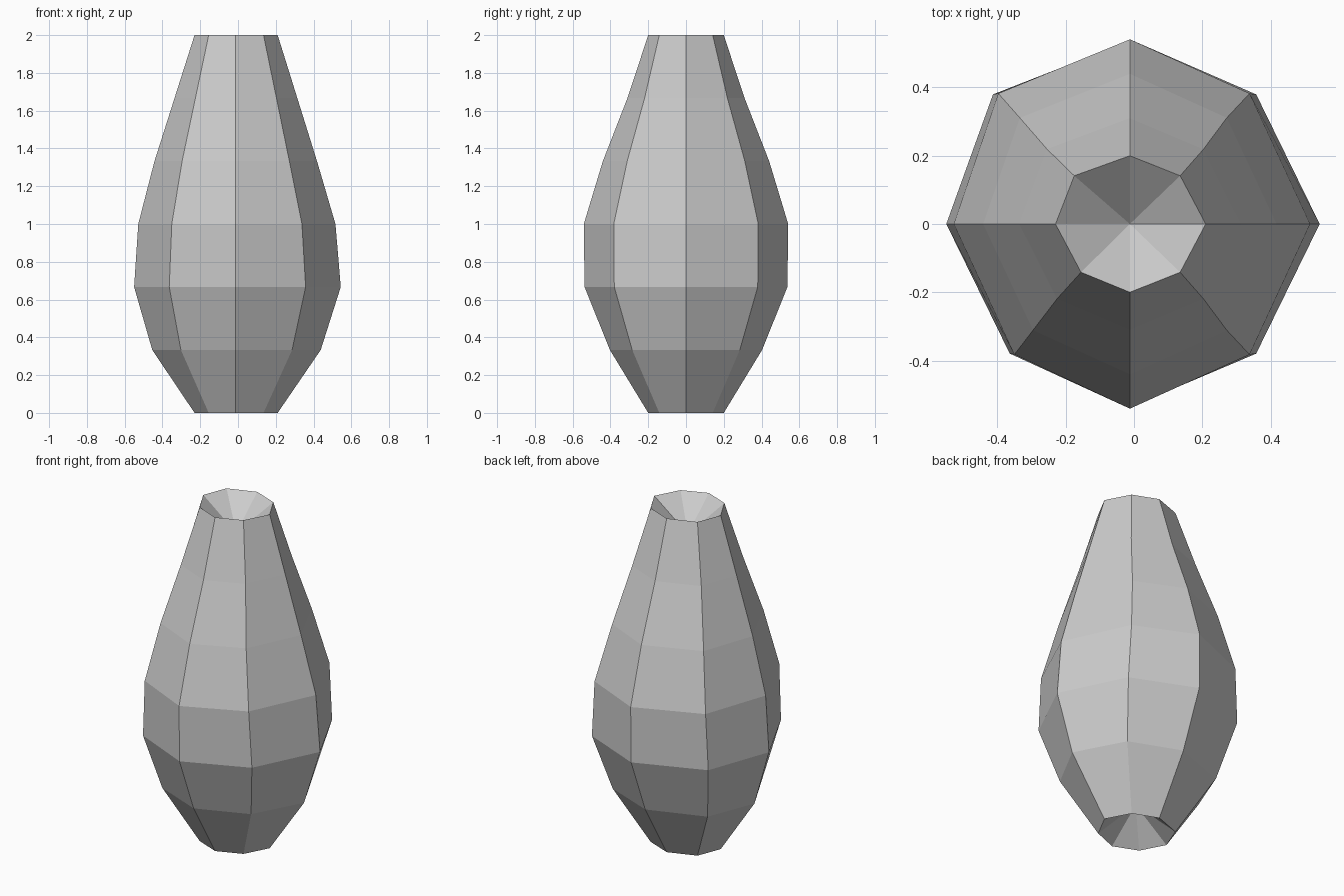
import bpy
import bmesh

if "Cube" in bpy.data.objects:
    bpy.data.objects.remove(bpy.data.objects["Cube"])

# Ring profile: height, side centre x, half width in x, half depth in y
RINGS = [
    (0.0, -0.010, 0.220, 0.200),
    (1 / 3, -0.008, 0.446, 0.403),
    (2 / 3, -0.003, 0.547, 0.537),
    (1.0, -0.006, 0.522, 0.541),
    (4 / 3, -0.012, 0.430, 0.440),
    (5 / 3, -0.011, 0.325, 0.310),
    (2.0, -0.010, 0.220, 0.200),
]
# Slightly irregular octagon; the back left corner bulges outward
OCTAGON = [(1, 0), (0.66, 0.707), (0, 1), (-0.75, 0.707),
           (-1, 0), (-0.66, -0.707), (0, -1), (0.66, -0.707)]
AXIS_X = -0.012
DIMPLE = 0.17

bm = bmesh.new()

# Faceted body
loops = []
for z, cx, rx, ry in RINGS:
    loops.append([bm.verts.new(((AXIS_X if px == 0 else cx) + px * rx, py * ry, z))
                  for px, py in OCTAGON])
for low, high in zip(loops, loops[1:]):
    for i in range(8):
        j = (i + 1) % 8
        bm.faces.new((low[i], low[j], high[j], high[i]))

# Sunken cone caps at both ends
for loop, z in ((loops[0], DIMPLE), (loops[-1], 2 - DIMPLE)):
    tip = bm.verts.new((AXIS_X, 0, z))
    for i in range(8):
        bm.faces.new((loop[i], loop[(i + 1) % 8], tip))

bmesh.ops.recalc_face_normals(bm, faces=bm.faces)
mesh = bpy.data.meshes.new("faceted_pod")
bm.to_mesh(mesh)
bm.free()
pod = bpy.data.objects.new("faceted_pod", mesh)
bpy.context.collection.objects.link(pod)
